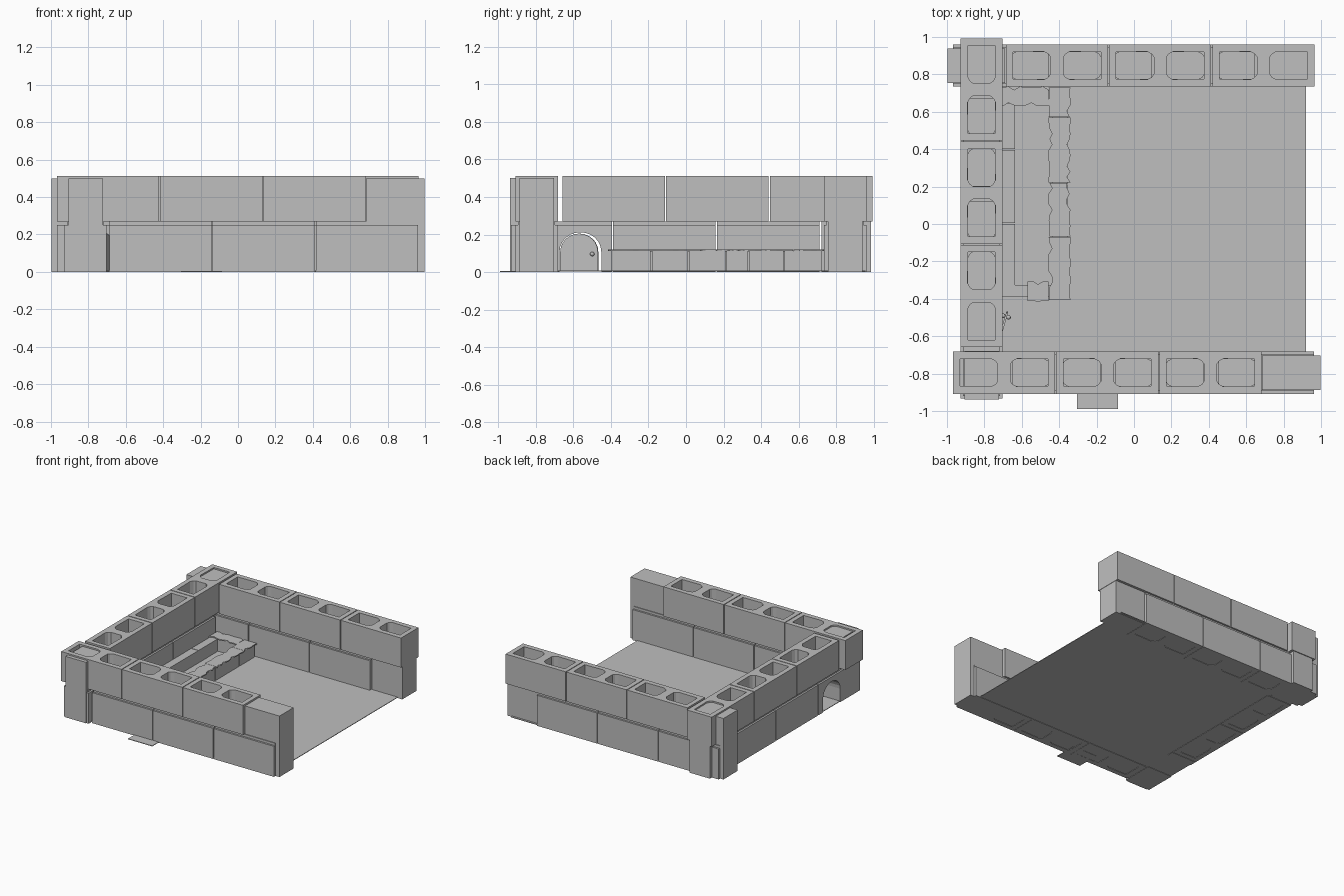
import bpy, bmesh, math, random
from mathutils import Matrix, Vector

random.seed(4)
old = bpy.data.objects.get("Cube")
if old:
    bpy.data.objects.remove(old, do_unlink=True)

GREY = (0.52, 0.52, 0.52, 1)
mat = bpy.data.materials.new("concrete grey")
mat.use_nodes = True
mat.diffuse_color = GREY
mat.node_tree.nodes["Principled BSDF"].inputs["Base Color"].default_value = GREY


def finish(name, bm, matrix=Matrix()):
    bmesh.ops.recalc_face_normals(bm, faces=bm.faces)
    me = bpy.data.meshes.new(name)
    bm.to_mesh(me)
    bm.free()
    me.materials.append(mat)
    ob = bpy.data.objects.new(name, me)
    ob.matrix_world = matrix
    bpy.context.scene.collection.objects.link(ob)
    return ob


def prism(bm, loops, z0, z1):
    """Extrude an outline with optional holes from z0 to z1."""
    edges = []
    for loop in loops:
        vs = [bm.verts.new((x, y, z0)) for x, y in loop]
        edges += [bm.edges.new((a, b)) for a, b in zip(vs, vs[1:] + vs[:1])]
    res = bmesh.ops.triangle_fill(bm, edges=edges, use_beauty=True)
    faces = [g for g in res["geom"] if isinstance(g, bmesh.types.BMFace)]
    top = bmesh.ops.extrude_face_region(bm, geom=faces, use_keep_orig=True)["geom"]
    for v in top:
        if isinstance(v, bmesh.types.BMVert):
            v.co.z = z1


def rect(x0, x1, y0, y1):
    return [(x0, y0), (x1, y0), (x1, y1), (x0, y1)]


def box(name, x0, x1, y0, y1, z0, z1):
    bm = bmesh.new()
    prism(bm, [rect(x0, x1, y0, y1)], z0, z1)
    return finish(name, bm)


# Hollow blocks
LENGTH, HALF_W = 0.546, 0.113
UPPER, LOWER = (0.27, 0.512), (0.0, 0.25)


def core(side):
    half = [(0.235, 0.072), (0.07, 0.075), (0.046, 0.062), (0.034, 0.045)]
    pts = half + [(x, -y) for x, y in reversed(half)]
    return [(side * x, y) for x, y in pts]


def block(name, start, centre, row, along_y=False):
    bm = bmesh.new()
    cores = [core(1), core(-1)]
    h = LENGTH / 2
    prism(bm, [rect(-h, h, -HALF_W, HALF_W)] + cores, *row)
    if row is LOWER:    # recessed mortar bed
        prism(bm, [rect(-h, h, -0.098, 0.098)] + cores, LOWER[1], UPPER[0])
    mid = start + 0.275
    if along_y:
        m = Matrix.Translation((centre, mid, 0)) @ Matrix.Rotation(math.pi / 2, 4, 'Z')
    else:
        m = Matrix.Translation((mid, centre, 0))
    finish(name, bm, m)


FRONT_Y, BACK_Y, SIDE_X, STEP = -0.795, 0.847, -0.815, 0.552
for i in range(3):
    block("front_wall_upper_block", -0.97 + i * STEP, FRONT_Y, UPPER)
    block("front_wall_lower_block", -0.69 + i * STEP, FRONT_Y, LOWER)
    block("back_wall_upper_block", -0.687 + i * STEP, BACK_Y, UPPER)
    block("back_wall_lower_block", -0.97 + i * STEP, BACK_Y, LOWER)
    block("side_wall_upper_block", -0.66 + i * STEP, SIDE_X, UPPER, True)
for i in range(2):
    block("side_wall_lower_block", -0.39 + i * STEP, SIDE_X, LOWER, True)

# Narrow filler bricks at the wall ends
N = 0.092
box("front_end_filler", 0.685, 0.997, FRONT_Y - N, FRONT_Y + N, 0, 0.5)
box("back_end_filler", 0.685, 0.962, BACK_Y - N, BACK_Y + N, 0, 0.27)
box("back_corner_filler", -0.997, -0.69, BACK_Y - N, BACK_Y + N, 0, 0.5)
box("side_back_filler", SIDE_X - N, SIDE_X + N, 0.72, 0.985, 0, 0.5)
box("side_front_filler", SIDE_X - N, SIDE_X + N, -0.938, -0.68, 0, 0.5)


# Doorway block, drawn in (y, z) and extruded along x
def arch(width, height, spring):
    r = width / 2
    pts = [(-r, 0)]
    for i in range(13):
        a = math.pi * (1 - i / 12)
        pts.append((r * math.cos(a), spring + (height - spring) * math.sin(a)))
    return pts + [(r, 0)]


UPRIGHT = Matrix(((0, 0, 1, 0), (1, 0, 0, 0), (0, 1, 0, 0), (0, 0, 0, 1)))
DOOR_Y = -0.562
bm = bmesh.new()
opening = [(y + DOOR_Y, z) for y, z in arch(0.222, 0.212, 0.11)]
prism(bm, [[(-0.932, 0)] + opening + [(-0.394, 0), (-0.394, 0.25), (-0.932, 0.25)]],
      -HALF_W, HALF_W)
finish("doorway_block", bm, Matrix.Translation((SIDE_X, 0, 0)) @ UPRIGHT)
box("doorway_mortar", SIDE_X - 0.098, SIDE_X + 0.098, -0.92, -0.394, 0.25, 0.27)

# Door left slightly ajar, with knobs
hinge = Matrix.Translation((-0.735, -0.67, 0.008)) @ Matrix.Rotation(math.radians(-16), 4, 'Z')
bm = bmesh.new()
prism(bm, [[(y + 0.106, z) for y, z in arch(0.208, 0.197, 0.1)]], -0.005, 0.005)
finish("door", bm, hinge @ UPRIGHT)
bm = bmesh.new()
for x in (-0.015, 0.015):
    bmesh.ops.create_uvsphere(bm, u_segments=12, v_segments=8, radius=0.012,
                              matrix=Matrix.Translation((x, 0.182, 0.088)))
knob = finish("door_knobs", bm, hinge)
for p in knob.data.polygons:
    p.use_smooth = True

# Floor sheet and front step plate
box("floor", -0.925, 0.92, -0.90, 0.955, 0.003, 0.008)
box("front_step_plate", -0.305, -0.085, -0.99, -0.80, 0.001, 0.006)

# Bench along the side wall
for y0, y1 in ((-0.325, 0.0), (0.005, 0.395), (0.4, 0.645)):
    box("bench_section", -0.702, -0.637, y0, y1, 0.008, 0.11)

# Counter base blocks
for y0, y1 in ((-0.39, -0.19), (-0.18, 0.01), (0.015, 0.21), (0.215, 0.33),
               (0.335, 0.52), (0.525, 0.72)):
    box("counter_base", -0.435, -0.355, y0, y1, 0.008, 0.112)
for y0, y1 in ((-0.39, -0.325), (0.65, 0.715)):
    box("counter_return", -0.702, -0.435, y0, y1, 0.008, 0.112)


# Counter tops with chipped edges
def chipped_top(name, x0, x1, y0, y1, along_y):
    a0, a1, b0, b1 = (y0, y1, x0, x1) if along_y else (x0, x1, y0, y1)
    n = max(4, round((a1 - a0) / 0.03))

    def edge(b, sign):
        return [(a0 + (a1 - a0) * i / n,
                 b + sign * random.choice((0, 0, 0.004, 0.018))) for i in range(n + 1)]

    pts = edge(b0, 1) + edge(b1, -1)[::-1]
    if along_y:
        pts = [(b, a) for a, b in pts]
    bm = bmesh.new()
    prism(bm, [pts], 0.112, 0.121)
    finish(name, bm)


for y0, y1 in ((-0.405, -0.07), (-0.068, 0.22), (0.222, 0.57), (0.572, 0.73)):
    chipped_top("counter_top", -0.456, -0.34, y0, y1, True)
chipped_top("counter_top_return", -0.57, -0.456, -0.415, -0.305, False)
chipped_top("counter_top_return", -0.702, -0.456, 0.63, 0.735, False)
